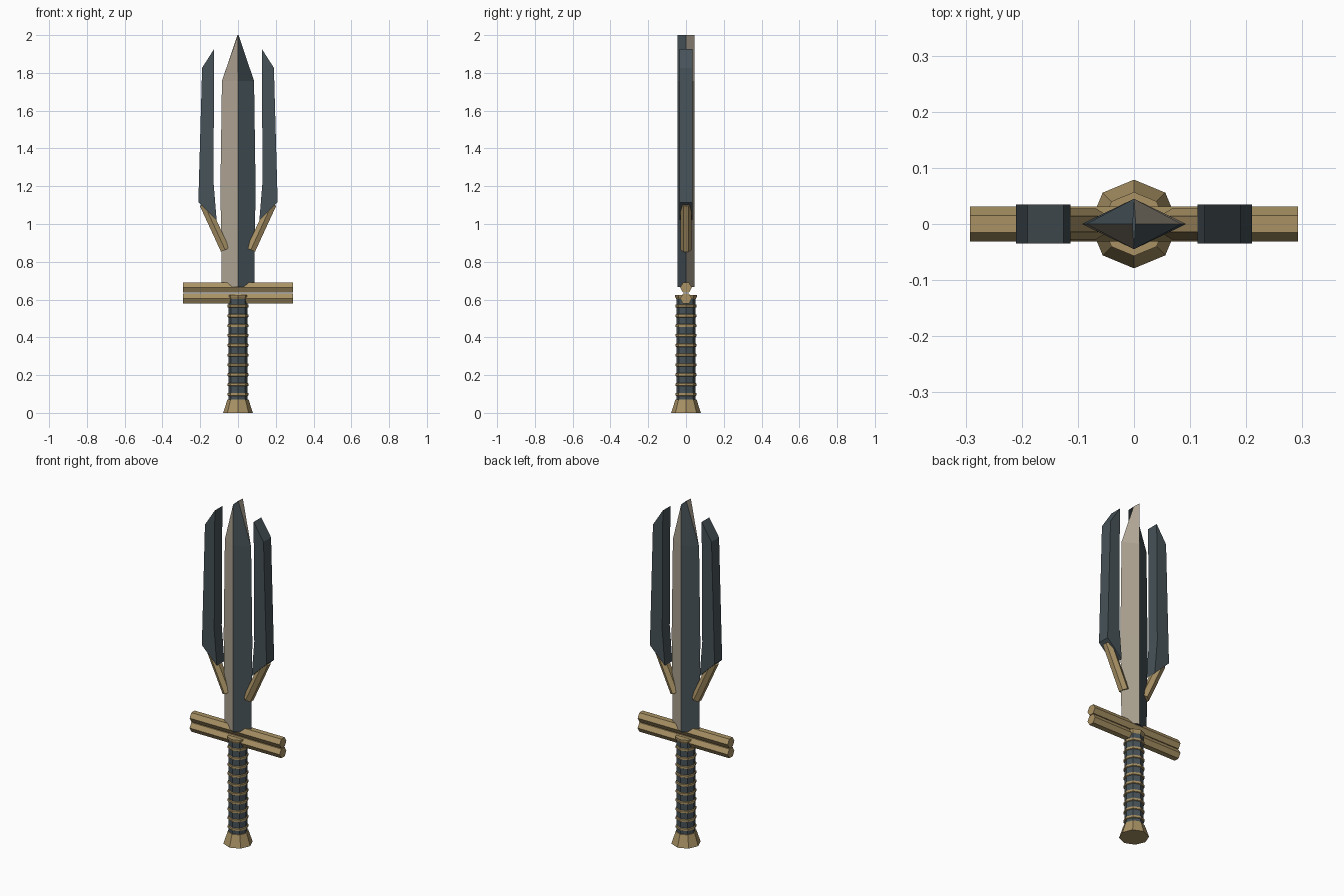
import bpy, bmesh, math
from mathutils import Vector

if "Cube" in bpy.data.objects:
    bpy.data.objects.remove(bpy.data.objects["Cube"], do_unlink=True)


def material(name, rgb):
    m = bpy.data.materials.new(name)
    m.use_nodes = True
    colour = (*rgb, 1)
    m.diffuse_color = colour
    m.node_tree.nodes["Principled BSDF"].inputs["Base Color"].default_value = colour
    return m


slate = material("slate steel", (0.062, 0.085, 0.098))
gold = material("dull gold", (0.40, 0.29, 0.13))
pale = material("pale steel", (0.43, 0.375, 0.295))


def finish(name, bm, *mats):
    bmesh.ops.recalc_face_normals(bm, faces=bm.faces)
    me = bpy.data.meshes.new(name)
    bm.to_mesh(me)
    bm.free()
    for m in mats:
        me.materials.append(m)
    ob = bpy.data.objects.new(name, me)
    bpy.context.collection.objects.link(ob)
    return ob


def loft(bm, rings):
    """Skin equal-sized rings of points and cap both ends."""
    loops = [[bm.verts.new(p) for p in ring] for ring in rings]
    n = len(loops[0])
    for a, b in zip(loops, loops[1:]):
        for i in range(n):
            j = (i + 1) % n
            bm.faces.new((a[i], a[j], b[j], b[i]))
    bm.faces.new(loops[0])
    bm.faces.new(loops[-1])


def turned(name, profile, mat):
    """Eight-sided upright part from (radius, height) pairs."""
    bm = bmesh.new()
    corners = [i * math.tau / 8 for i in range(8)]
    loft(bm, [[(r * math.cos(a), r * math.sin(a), z) for a in corners] for r, z in profile])
    return finish(name, bm, mat)


def hex_rod(name, start, end, r):
    """Six-sided rod in the XZ plane with edges facing front and back."""
    start, end = Vector(start), Vector(end)
    depth = Vector((0, 1, 0))
    side = (end - start).normalized().cross(depth)
    bm = bmesh.new()
    corners = [i * math.tau / 6 for i in range(6)]
    loft(bm, [[p + r * (math.cos(a) * depth + math.sin(a) * side) for a in corners]
              for p in (start, end)])
    return finish(name, bm, gold)


# Pommel, grip, wrap rings and collar
turned("pommel", [(0.079, 0), (0.056, 0.07)], gold)
turned("grip", [(0.051, 0.07), (0.051, 0.61)], slate)
for i in range(10):
    z = 0.098 + i * 0.052
    turned(f"grip_ring_{i + 1}", [(0.05, z - 0.009), (0.056, z - 0.006),
                                  (0.056, z + 0.006), (0.05, z + 0.009)], gold)
turned("grip_collar", [(0.045, 0.59), (0.057, 0.615), (0.057, 0.625)], gold)

# Double crossguard
for name, z in (("lower_guard", 0.605), ("upper_guard", 0.663)):
    hex_rod(name, (-0.292, 0, z), (0.292, 0, z), 0.031)

# Diamond blade, thinning to a crosswise edge, with opposite facets pale
bm = bmesh.new()
sections = [(0.086, 0.666), (0.093, 1.2), (0.085, 1.757), (0.003, 2.0)]
t = 0.045
loft(bm, [[(w, 0, z), (0, t, z), (-w, 0, z), (0, -t, z)] for w, z in sections])
bm.normal_update()
for f in bm.faces:
    c = f.calc_center_median()
    f.material_index = 1 if c.x * c.y > 1e-6 else 0
finish("blade", bm, slate, pale)

# Side prongs and the struts that carry them
outline = [(0.126, 1.927), (0.19, 1.827), (0.21, 1.115), (0.113, 1.02), (0.13, 1.225)]
for side, s in (("left", 1), ("right", -1)):
    bm = bmesh.new()
    loft(bm, [[(s * x, y, z) for x, z in outline] for y in (-0.035, 0.035)])
    finish(f"{side}_prong", bm, slate)
    hex_rod(f"{side}_strut", (s * 0.068, 0, 0.863), (s * 0.18, 0, 1.106), 0.028)
